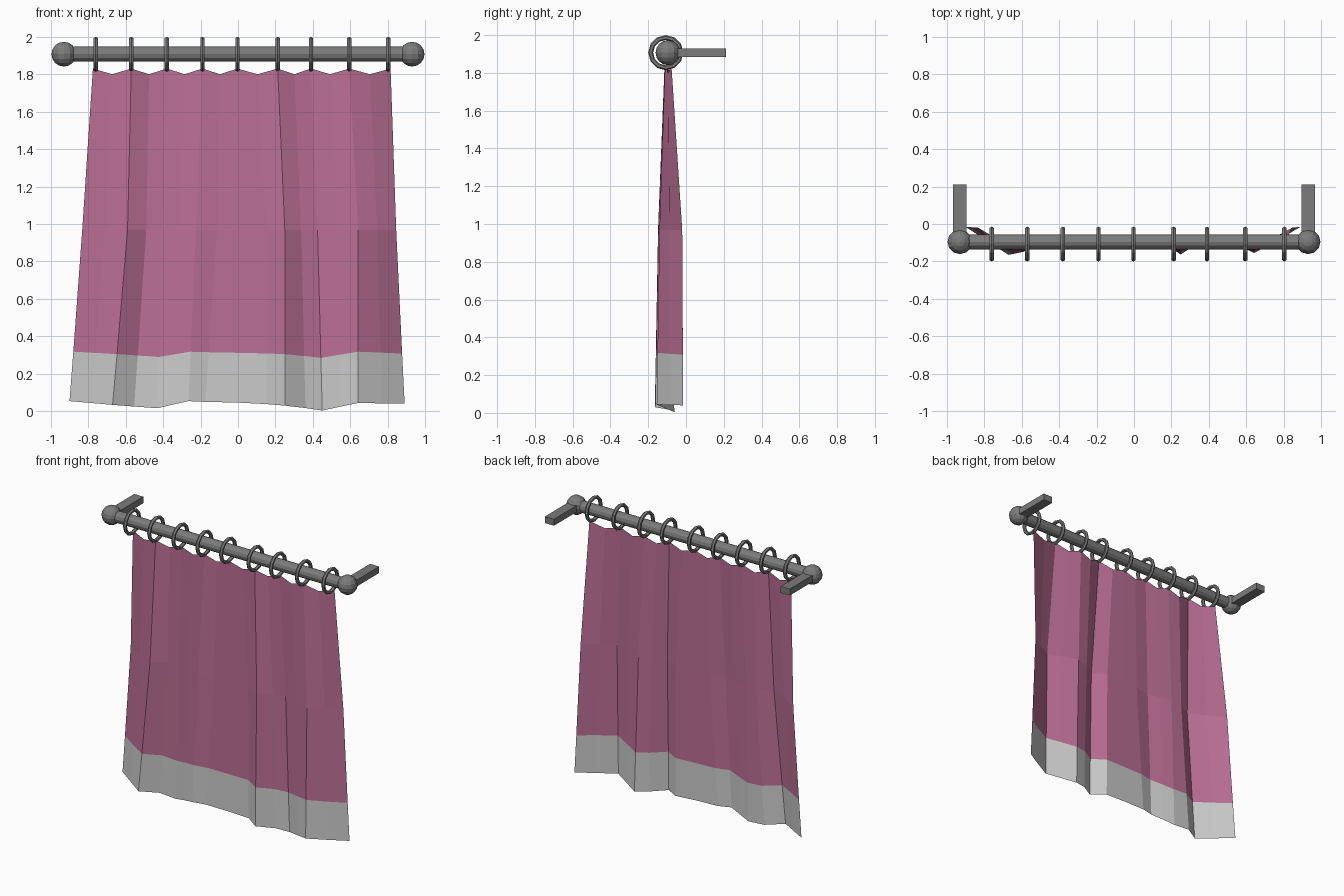
import bpy, bmesh, math

if "Cube" in bpy.data.objects:
    bpy.data.objects.remove(bpy.data.objects["Cube"])

ROD_Y, ROD_Z = -0.095, 1.907


def material(name, rgb):
    m = bpy.data.materials.new(name)
    m.diffuse_color = (*rgb, 1)
    m.use_nodes = True
    m.node_tree.nodes["Principled BSDF"].inputs["Base Color"].default_value = m.diffuse_color
    return m


metal = material("dark_metal", (0.2, 0.2, 0.2))
fabric = material("plum_fabric", (0.5, 0.16, 0.30))
trim = material("pale_grey_hem", (0.75, 0.75, 0.75))


def finish(name, mat):
    ob = bpy.context.object
    ob.name = name
    ob.data.materials.append(mat)
    return ob


# Rod along x
bpy.ops.mesh.primitive_cylinder_add(vertices=12, radius=0.04, depth=1.86,
                                    location=(0, ROD_Y, ROD_Z),
                                    rotation=(0, math.pi / 2, 0))
finish("rod", metal)

# Ball finials and wall brackets at both ends
for side, sx in (("left", -1), ("right", 1)):
    bpy.ops.mesh.primitive_uv_sphere_add(segments=12, ring_count=8, radius=0.066,
                                         location=(sx * 0.93, ROD_Y, ROD_Z))
    finish(side + "_finial", metal)
    bpy.ops.mesh.primitive_cube_add(size=1, location=(sx * 0.93, 0.058, ROD_Z))
    ob = finish(side + "_bracket", metal)
    ob.scale = (0.072, 0.305, 0.046)

# Curtain rings
ring_x = [-0.76, -0.57, -0.38, -0.19, -0.003, 0.212, 0.39, 0.594, 0.803]
for i, x in enumerate(ring_x):
    bpy.ops.mesh.primitive_torus_add(major_segments=12, minor_segments=6,
                                     major_radius=0.08, minor_radius=0.013,
                                     location=(x, -0.107, ROD_Z),
                                     rotation=(0, math.pi / 2, 0))
    finish(f"ring_{i + 1}", metal)


def with_midpoints(vals):
    out = [vals[0]]
    for a, b in zip(vals, vals[1:]):
        out += [(a + b) / 2, b]
    return out


# Curtain: 17 fold columns (one per ring and one between), four rows
top_x = with_midpoints([-0.775] + ring_x[1:-1] + [0.815])
mid_x = with_midpoints([-0.832, -0.59, -0.405, -0.225, 0.0, 0.25, 0.425, 0.642, 0.845])
low_x = [-0.9, -0.785, -0.67, -0.555, -0.43, -0.35, -0.265, -0.175, 0.0,
         0.155, 0.25, 0.36, 0.45, 0.545, 0.642, 0.77, 0.89]
mid_x[3], mid_x[9] = -0.49, 0.15
low_y = [-0.015, -0.09, -0.165, -0.09, -0.09, -0.11, -0.135, -0.11, -0.105,
         -0.1, -0.163, -0.09, -0.062, -0.108, -0.155, -0.085, -0.015]
hem_z = with_midpoints([0.318, 0.305, 0.29, 0.318, 0.312, 0.305, 0.285, 0.318, 0.308])
low_z = with_midpoints([0.054, 0.034, 0.016, 0.054, 0.046, 0.03, 0.004, 0.044, 0.04])

bm = bmesh.new()
cols = []
for i in range(17):
    d = low_y[i] + 0.097
    mid_y = -0.02 if i in (0, 16) else -0.097 + 0.75 * d
    t = 0.7
    points = [(top_x[i], -0.097 + 0.25 * d, 1.80 if i % 2 else 1.83),
              (mid_x[i], mid_y, 0.968),
              (mid_x[i] + t * (low_x[i] - mid_x[i]),
               mid_y + t * (low_y[i] - mid_y), hem_z[i]),
              (low_x[i], low_y[i], low_z[i])]
    cols.append([bm.verts.new(p) for p in points])
for a, b in zip(cols, cols[1:]):
    for r in range(3):
        f = bm.faces.new((a[r], a[r + 1], b[r + 1], b[r]))
        f.material_index = 1 if r == 2 else 0
me = bpy.data.meshes.new("curtain")
bm.to_mesh(me)
bm.free()
me.materials.append(fabric)
me.materials.append(trim)
bpy.context.collection.objects.link(bpy.data.objects.new("curtain", me))
